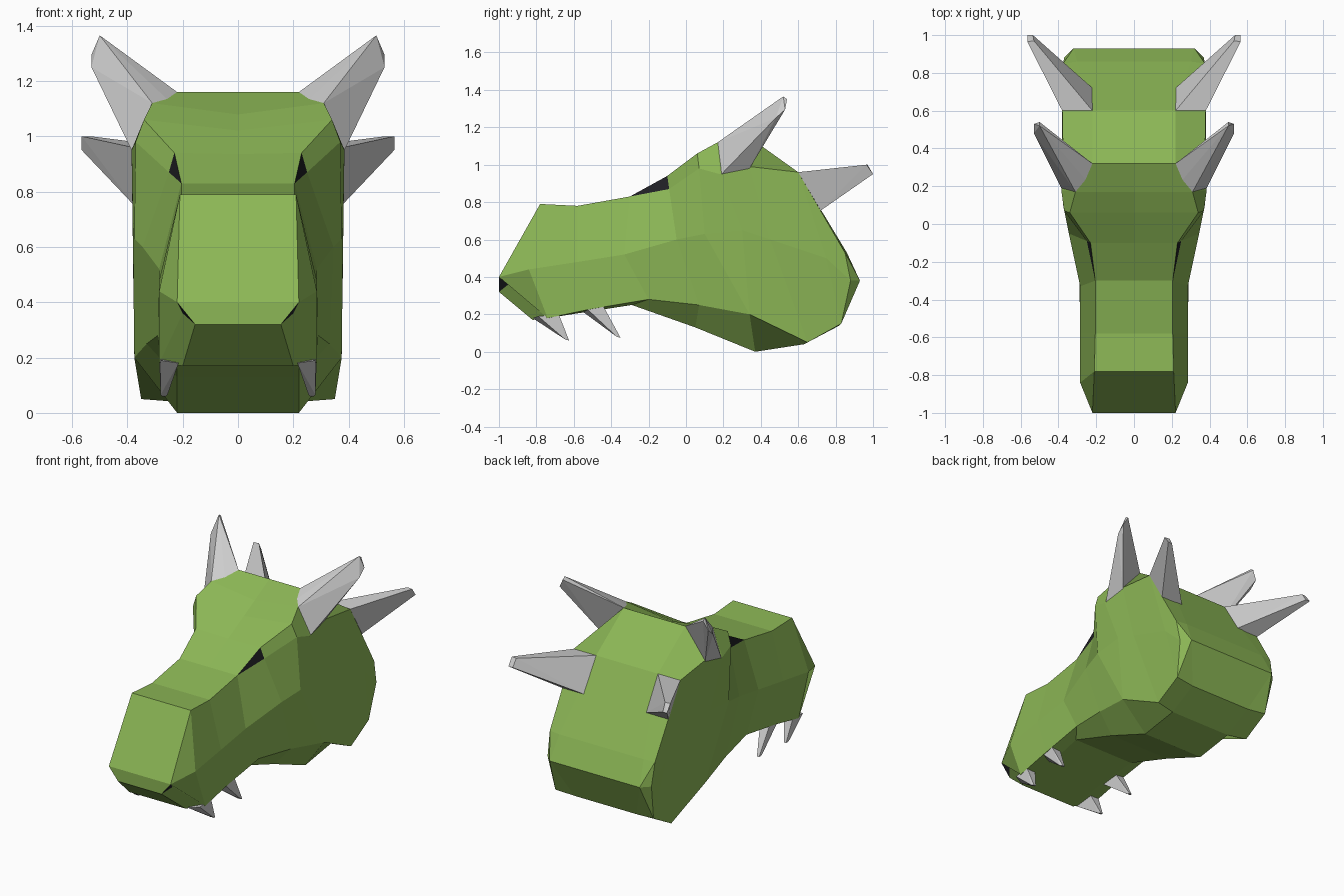
import bpy, bmesh

if "Cube" in bpy.data.objects:
    bpy.data.objects.remove(bpy.data.objects["Cube"])


def material(name, rgb):
    m = bpy.data.materials.new(name)
    m.diffuse_color = (*rgb, 1)
    m.use_nodes = True
    m.node_tree.nodes["Principled BSDF"].inputs["Base Color"].default_value = m.diffuse_color
    return m


GREEN = material("scale_green", (0.262, 0.472, 0.092))
BLACK = material("eye_black", (0.014, 0.014, 0.018))
HORN = material("horn_grey", (0.62, 0.62, 0.62))


def finish(bm, name, mats):
    bmesh.ops.recalc_face_normals(bm, faces=bm.faces)
    me = bpy.data.meshes.new(name)
    bm.to_mesh(me)
    bm.free()
    for m in mats:
        me.materials.append(m)
    ob = bpy.data.objects.new(name, me)
    bpy.context.collection.objects.link(ob)
    return ob


# Head: half sections from nose to nape, each (top, brow, cheek, jaw, underside)
SECTIONS = [
    [(.22, -1, .4), (.22, -1, .4), (.22, -1, .4), (.20, -.95, .36), (.155, -1, .32)],
    [(.21, -.78, .79), (.21, -.78, .79), (.285, -.84, .44), (.285, -.74, .18), (.2, -.82, .17)],
    [(.205, -.58, .78), (.205, -.58, .78), (.285, -.58, .48), (.285, -.5, .23), (.2, -.55, .21)],
    [(.205, -.3, .83), (.205, -.3, .83), (.285, -.33, .52), (.29, -.2, .28), (.22, -.29, .25)],
    [(.23, -.1, .94), (.25, -.09, .87), (.345, -.05, .6), (.33, .07, .25), (.22, .05, .13)],
    [(.34, .06, 1.06), (.37, .07, .98), (.375, .1, .63), (.375, .34, .2), (.22, .37, 0)],
    [(.31, .17, 1.12), (.385, .18, .95), (.38, .3, .65), (.375, .34, .2), (.22, .37, 0)],
    [(.22, .32, 1.16), (.375, .34, .99), (.38, .45, .6), (.35, .65, .05), (.22, .63, .04)],
    [(.22, .6, .96), (.38, .6, .96), (.38, .75, .5), (.35, .83, .15), (.22, .82, .14)],
    [(.3, .86, .53), (.375, .85, .53), (.37, .88, .38), (.35, .83, .15), (.22, .82, .14)],
]
SECTIONS.append([(.32, .93, .38)] * 5)


def with_centre(sec):
    """Add centre-line points; the forehead is a straight slope between brows."""
    _, y, z = sec[0]
    if -.3 < y < .32:
        z = .83 + .53 * (y + .3)
    return [(0, y, z)] + sec + [(0,) + sec[-1][1:]]


def build_head():
    bm = bmesh.new()
    cache = {}

    def face(points, side, mat=0):
        pts = list(dict.fromkeys((p[0] * side + 0.0, p[1], p[2]) for p in points))
        if len(pts) < 3:
            return
        vs = [cache.setdefault(p, None) or cache.update({p: bm.verts.new(p)}) or cache[p] for p in pts]
        f = bm.faces.new(vs)
        f.material_index = mat

    rows = [with_centre(s) for s in SECTIONS]
    for side in (1, -1):
        for i, (a, b) in enumerate(zip(rows, rows[1:])):
            for j in range(6):
                eye = (i == 3 and j == 1)
                face([a[j], b[j], b[j + 1], a[j + 1]], side, int(eye))
        # nose tip and nostrils
        n = rows[0]
        face([n[0], n[1], n[5], n[6]], side)
        face([n[1], n[4], n[5]], side, 1)
    finish(bm, "head", [GREEN, BLACK])


build_head()


# Horns and teeth: convex solids, one per side
def spike(name, points):
    for side, label in ((1, "left"), (-1, "right")):
        bm = bmesh.new()
        vs = [bm.verts.new((x * side, y, z)) for x, y, z in points]
        res = bmesh.ops.convex_hull(bm, input=vs)
        junk = [v for v in res["geom_interior"] if isinstance(v, bmesh.types.BMVert)]
        bmesh.ops.delete(bm, geom=junk, context='VERTS')
        bmesh.ops.dissolve_limit(bm, angle_limit=0.02, verts=bm.verts, edges=bm.edges)
        finish(bm, f"{name}_{label}", [HORN])


spike("upper_horn", [
    (.22, .19, 1.10), (.31, .17, 1.12), (.385, .19, .95), (.375, .34, .98), (.22, .32, 1.16),
    (.5, .52, 1.365), (.53, .48, 1.25), (.53, .53, 1.295), (.5, .54, 1.35)])
spike("rear_horn", [
    (.22, .6, .96), (.38, .6, .96), (.38, .72, .755), (.22, .72, .755),
    (.53, .97, 1.0), (.565, .965, 1.0), (.565, 1.0, .95), (.535, 1.0, .95)])


def tooth(name, y0, y1, z, tip):
    ty, tz = tip
    spike(name, [
        (.215, y0, z), (.28, y0 + .03, z + .01), (.285, y1, z + .02), (.22, y1, z + .02),
        (.255, ty - .02, tz + .005), (.28, ty - .02, tz + .005), (.275, ty, tz), (.26, ty, tz)])


tooth("front_tooth", -.82, -.68, .18, (-.625, .06))
tooth("back_tooth", -.56, -.44, .22, (-.35, .075))
